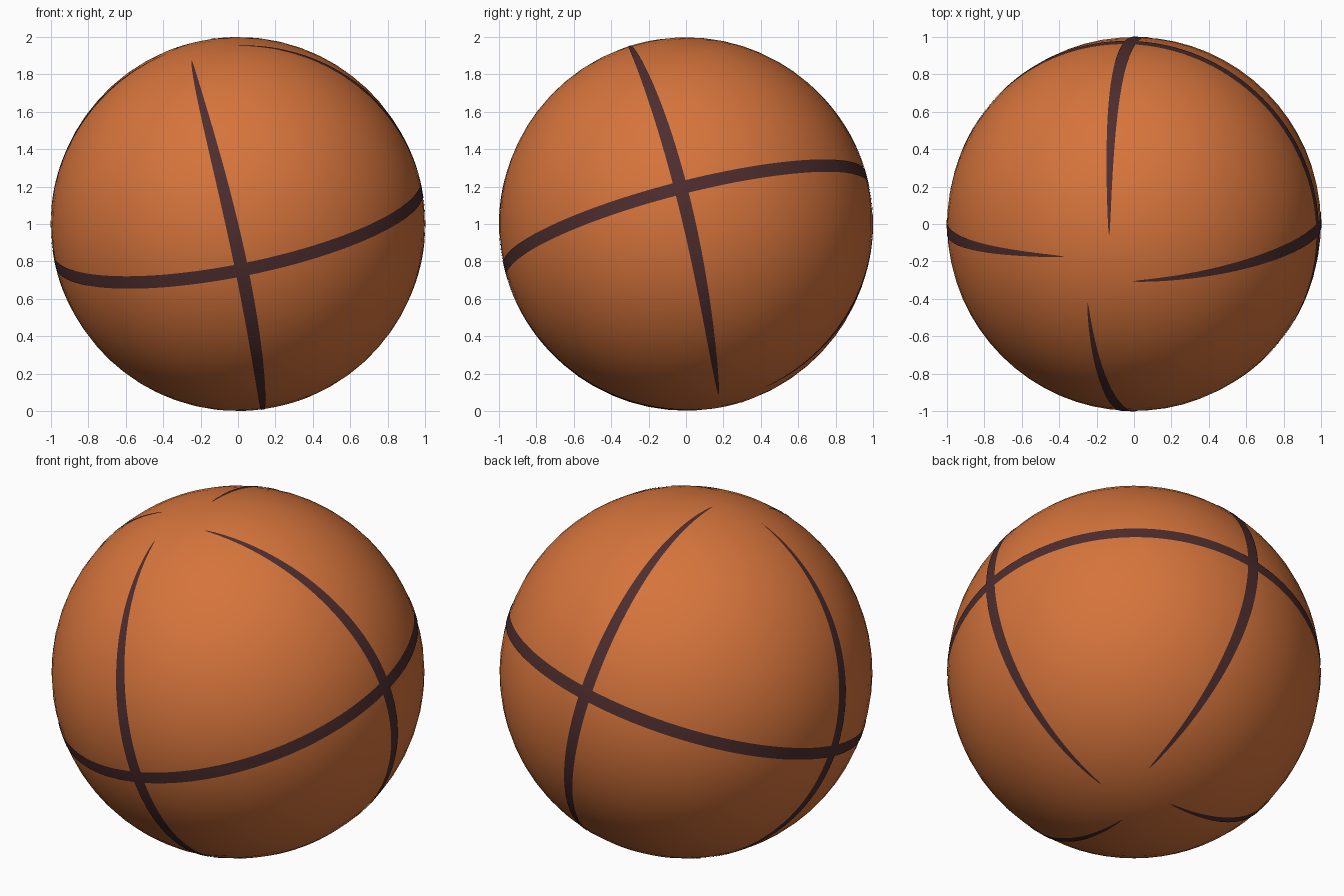
import bpy, bmesh
from math import sin, cos, asin, sqrt, pi
from mathutils import Matrix, Vector

if "Cube" in bpy.data.objects:
    bpy.data.objects.remove(bpy.data.objects["Cube"], do_unlink=True)


def make_material(name, colour):
    mat = bpy.data.materials.new(name)
    mat.use_nodes = True
    mat.diffuse_color = (*colour, 1)
    mat.node_tree.nodes["Principled BSDF"].inputs["Base Color"].default_value = (*colour, 1)
    return mat


orange = make_material("orange_rubber", (0.67, 0.175, 0.045))
dark = make_material("dark_seam", (0.075, 0.026, 0.027))

# Tilted frame of the ball: its pole leans to the front right
pole = Vector((-0.194, -0.245, 0.95)).normalized()
back = pole.cross(Vector((0.98, -0.03, 0.2))).normalized()
side = back.cross(pole)
frame = Matrix.Translation((0, 0, 1)) @ Matrix((side, back, pole)).transposed().to_4x4()

BALL_RADIUS = 0.998
HALF_WIDTH = 0.035
SEAM_END = 0.981     # sine of the latitude where a seam fades out
DRIFT = 0.065        # sideways curl of a seam near the poles


def finish(name, bm, mat):
    mesh = bpy.data.meshes.new(name)
    bm.to_mesh(mesh)
    bm.free()
    mesh.materials.append(mat)
    for poly in mesh.polygons:
        poly.use_smooth = True
    obj = bpy.data.objects.new(name, mesh)
    obj.matrix_world = frame
    bpy.context.collection.objects.link(obj)
    return obj


def on_sphere(longitude, latitude):
    return Vector((cos(latitude) * cos(longitude),
                   cos(latitude) * sin(longitude), sin(latitude)))


def ribbon(name, steps, point):
    """Thin strip on the surface; point(t, u) with t along, u across."""
    bm = bmesh.new()
    rows = [[bm.verts.new(point(i / steps, u)) for u in (-1, 0, 1)]
            for i in range(steps + 1)]
    for low, high in zip(rows, rows[1:]):
        for j in range(2):
            bm.faces.new((low[j], low[j + 1], high[j + 1], high[j]))
    bmesh.ops.remove_doubles(bm, verts=bm.verts, dist=0.00001)
    return finish(name, bm, dark)


# Ball body
bm = bmesh.new()
bmesh.ops.create_uvsphere(bm, u_segments=64, v_segments=32, radius=BALL_RADIUS)
finish("ball", bm, orange)

# Seam around the middle
ribbon("middle_seam", 128, lambda t, u: on_sphere(2 * pi * t, -u * HALF_WIDTH))


# Four tapering seams running from pole to pole
def long_seam(start):
    limit = asin(SEAM_END)

    def point(t, u):
        latitude = (2 * t - 1) * limit
        s = sin(latitude)
        width = HALF_WIDTH * sqrt(max(0, 1 - (s / SEAM_END) ** 2))
        offset = u * width - DRIFT * s * s
        return on_sphere(start + asin(offset / cos(latitude)), latitude)
    return point


for k, label in enumerate(("left", "back", "right", "front")):
    ribbon(label + "_seam", 96, long_seam(k * pi / 2))
